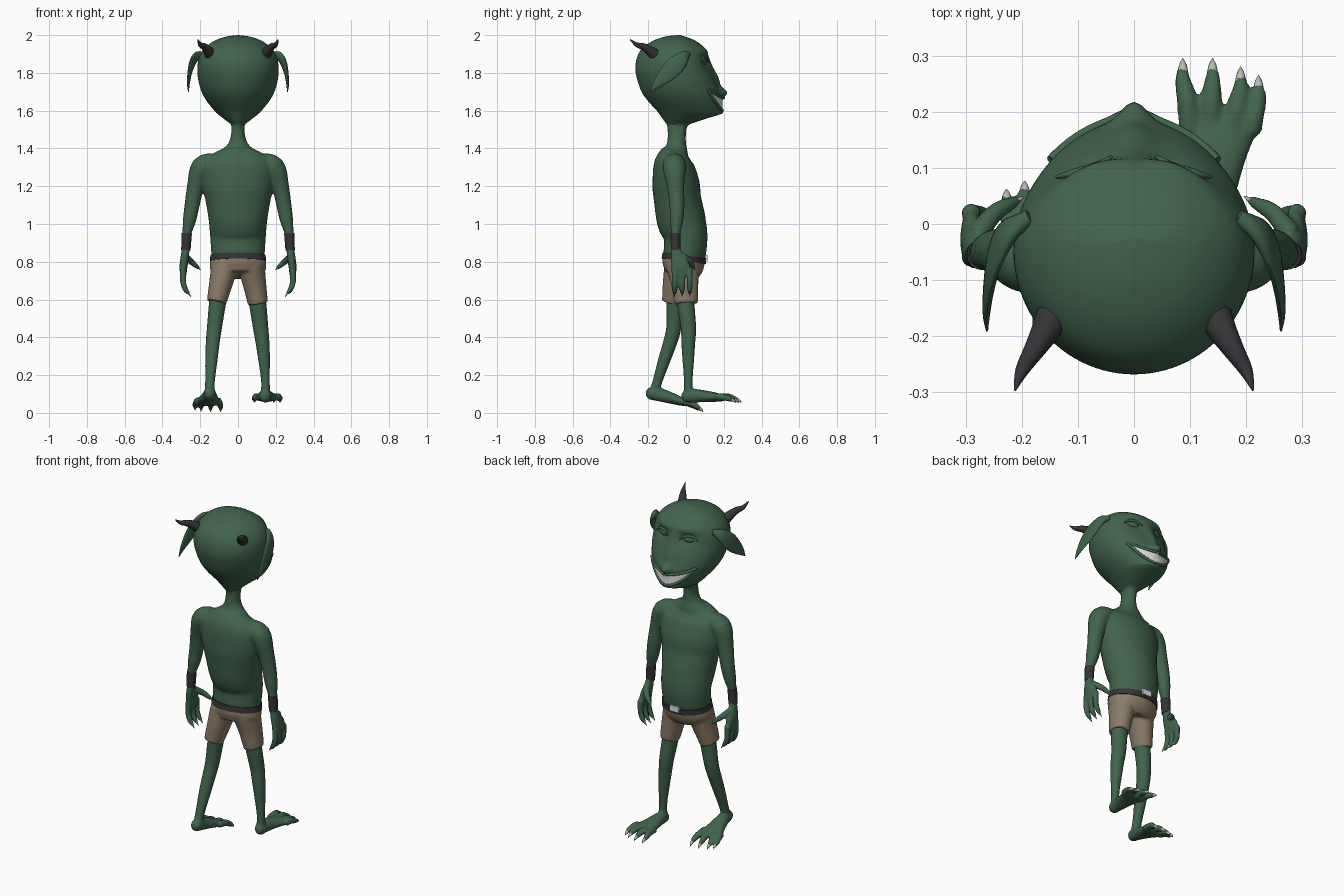
import bpy, bmesh, math
from mathutils import Vector, Matrix

if "Cube" in bpy.data.objects:
    bpy.data.objects.remove(bpy.data.objects["Cube"])


def material(name, rgb):
    m = bpy.data.materials.new(name)
    m.diffuse_color = (*rgb, 1)
    m.use_nodes = True
    m.node_tree.nodes["Principled BSDF"].inputs["Base Color"].default_value = m.diffuse_color
    return m


GREEN = material("green skin", (0.055, 0.125, 0.075))
TAN = material("tan cloth", (0.25, 0.20, 0.14))
DARK = material("dark leather", (0.035, 0.034, 0.037))
WHITE = material("tooth white", (0.75, 0.75, 0.75))
CLAW = material("pale claw", (0.50, 0.50, 0.46))


def finish(bm, name, mat, voxel=0):
    """Turn a bmesh into an object; voxel > 0 fuses overlapping parts."""
    bmesh.ops.recalc_face_normals(bm, faces=bm.faces)
    me = bpy.data.meshes.new(name)
    bm.to_mesh(me)
    bm.free()
    ob = bpy.data.objects.new(name, me)
    bpy.context.collection.objects.link(ob)
    if voxel:
        r = ob.modifiers.new("fuse", 'REMESH')
        r.mode, r.voxel_size = 'VOXEL', voxel
        s = ob.modifiers.new("soften", 'SMOOTH')
        s.factor, s.iterations = 0.5, 5
        dg = bpy.context.evaluated_depsgraph_get()
        ob.data = bpy.data.meshes.new_from_object(ob.evaluated_get(dg))
        ob.modifiers.clear()
    ob.data.materials.clear()
    ob.data.materials.append(mat)
    bpy.ops.object.select_all(action='DESELECT')
    ob.select_set(True)
    bpy.context.view_layer.objects.active = ob
    bpy.ops.object.shade_smooth_by_angle(angle=math.radians(50))
    return ob


def smooth_path(pts, n):
    """Catmull-Rom samples through tuples of any length."""
    if len(pts) < 3:
        return [tuple(p) for p in pts]
    out = []
    for i in range(len(pts) - 1):
        a, b, c, d = (pts[max(0, min(len(pts) - 1, i + k))] for k in (-1, 0, 1, 2))
        for j in range(n):
            t = j / n
            out.append(tuple(0.5 * (2 * q + (r - p) * t + (2 * p - 5 * q + 4 * r - s) * t * t
                                    + (3 * q - p - 3 * r + s) * t ** 3)
                             for p, q, r, s in zip(a, b, c, d)))
    return out + [tuple(pts[-1])]


def skin(bm, rings, closed=True):
    rows = [[bm.verts.new(p) for p in ring] for ring in rings]
    n = len(rows[0])
    for a, b in zip(rows, rows[1:]):
        for i in range(n if closed else n - 1):
            j = (i + 1) % n
            bm.faces.new((a[i], a[j], b[j], b[i]))
    if closed:
        bm.faces.new(rows[0])
        bm.faces.new(rows[-1])


def tube(bm, pts, sides=20, mat=Matrix(), n=4):
    """Sweep ellipses along (x, y, z, x radius[, other radius]) points."""
    path = smooth_path([p if len(p) == 5 else (*p, p[3]) for p in pts], n)
    rings = []
    for i, p in enumerate(path):
        t = (Vector(path[min(i + 1, len(path) - 1)][:3]) - Vector(path[max(i - 1, 0)][:3])).normalized()
        u = Vector((1, 0, 0))
        u = (u - t * u.dot(t)).normalized()
        v = t.cross(u)
        ra, rb = max(p[3], 0.001), max(p[4], 0.001)
        rings.append([mat @ (Vector(p[:3]) + u * ra * math.cos(k * math.tau / sides)
                             + v * rb * math.sin(k * math.tau / sides)) for k in range(sides)])
    skin(bm, rings)


def flip(side):
    return Matrix.Diagonal((side, 1, 1, 1))


# Head profile: z, back y, front y, half width
HEAD = [(1.46, -.095, -.005, .034), (1.52, -.10, .01, .035), (1.545, -.115, .07, .06),
        (1.58, -.14, .17, .105), (1.60, -.155, .188, .125), (1.65, -.20, .187, .165),
        (1.70, -.235, .18, .193), (1.76, -.257, .16, .21), (1.82, -.268, .135, .215),
        (1.88, -.26, .12, .207), (1.93, -.232, .10, .178), (1.97, -.175, .05, .125),
        (1.992, -.11, -.005, .062), (2.0, -.05, -.04, .005)]
DENSE = smooth_path(HEAD, 6)


def profile(z):
    for a, b in zip(DENSE, DENSE[1:]):
        if a[0] <= z <= b[0]:
            t = (z - a[0]) / (b[0] - a[0])
            return [p + (q - p) * t for p, q in zip(a, b)][1:]
    return DENSE[-1][1:]


def g(d, s):
    return math.exp(-(d / s) ** 2)


def bump(x, z):
    """Nose, eye sockets, brow and chin relief on the face."""
    ax = abs(x)
    return (.033 * g(x, .032) * g(z - 1.695, .026) + .018 * g(x, .03) * g(z - 1.78, .07)
            - .022 * g(ax - .085, .042) * g(z - 1.86, .03)
            + .012 * g(ax - .08, .06) * g(z - 1.915, .022) + .012 * g(x, .06) * g(z - 1.585, .014))


def face_y(x, z):
    b, f, w = profile(z)
    y0 = (b + f) / 2 + .02
    s = math.sqrt(max(0, 1 - (x / w) ** 2))
    return y0 + (f - y0) * s + bump(x, z) * s


bm = bmesh.new()
rings = []
for z, b, f, w in DENSE:
    y0, ring = (b + f) / 2 + .02, []
    for k in range(96):
        a = k * math.tau / 96
        x, s = w * math.cos(a), math.sin(a)
        y = y0 + (f - y0) * s + bump(x, z) * s if s > 0 else y0 + (y0 - b) * s
        ring.append((x, y, z))
    rings.append(ring)
skin(bm, rings)
finish(bm, "head", GREEN)


# Grin: teeth sheet on the face, with lips along its edges
def upper(s):
    return 1.668 + .042 * s * s


def lower(s):
    return 1.602 + .108 * s * s


bm = bmesh.new()
S = [i / 20 for i in range(-20, 21)]
skin(bm, [[(.148 * s, face_y(.148 * s, z) + .004, z) for s in S
           for z in [lower(s) + (upper(s) - lower(s)) * j / 8]] for j in range(9)], closed=False)
finish(bm, "teeth", WHITE)
bm = bmesh.new()
for edge in (upper, lower):
    tube(bm, [(.148 * s, face_y(.148 * s, edge(s)) + .002, edge(s), .008) for s in S[::2]], 10, n=2)
finish(bm, "lips", GREEN)

# Eyes with heavy lids
bm = bmesh.new()
for side in (1, -1):
    c = Vector((side * .088, face_y(.088, 1.858) - .006, 1.858))
    bmesh.ops.create_uvsphere(bm, u_segments=24, v_segments=14, radius=1,
                              matrix=Matrix.Translation(c) @ Matrix.Rotation(-side * .45, 4, 'Z')
                              @ Matrix.Diagonal((.04, .018, .022, 1)))
    tube(bm, [(x, face_y(x, z) + .004, z, r) for x, z, r in
              ((.04, 1.858, .003), (.065, 1.876, .007), (.09, 1.882, .008),
               (.115, 1.876, .007), (.138, 1.857, .003))], 10, flip(side))
finish(bm, "eyes", GREEN)

# Ears: drooping leaves
bm = bmesh.new()
for side in (1, -1):
    tube(bm, [(.185, .012, 1.90, .015, .012), (.222, -.012, 1.885, .016, .032),
              (.247, -.055, 1.84, .013, .048), (.258, -.105, 1.79, .010, .042),
              (.263, -.155, 1.74, .007, .022), (.262, -.19, 1.70, .002, .002)], 20, flip(side))
finish(bm, "ears", GREEN)

# Horns
bm = bmesh.new()
for side in (1, -1):
    tube(bm, [(.138, -.15, 1.885, .034), (.155, -.185, 1.912, .027), (.178, -.225, 1.938, .019),
              (.2, -.262, 1.95, .012), (.212, -.296, 1.977, .002)], 16, flip(side))
finish(bm, "horns", DARK)

# Body: torso, neck, arms, hands, legs and feet fused into one skin
body, claws = bmesh.new(), bmesh.new()
tube(body, [(0, -.02, .74, .125, .08), (0, -.01, .82, .139, .109), (0, -.002, .93, .147, .116),
            (0, -.025, 1.02, .155, .129), (0, -.045, 1.13, .173, .125), (0, -.053, 1.21, .19, .125),
            (0, -.066, 1.31, .19, .107), (0, -.062, 1.36, .15, .085), (0, -.053, 1.395, .085, .062),
            (0, -.05, 1.43, .05, .05), (0, -.048, 1.48, .036, .048), (0, -.045, 1.53, .036, .05)], 40)

for side in (1, -1):
    m = flip(side)
    # Arm
    tube(body, [(.12, -.062, 1.32, .055), (.188, -.062, 1.298, .062), (.224, -.055, 1.2, .046),
                (.243, -.048, 1.1, .040), (.257, -.05, 1.02, .035), (.272, -.055, .94, .023),
                (.276, -.055, .86, .022)], 20, m)
    # Palm, thumb and fingers
    tube(body, [(.275, -.055, .88, .02, .022), (.283, -.045, .82, .022, .036),
                (.289, -.028, .77, .021, .052), (.290, -.023, .725, .016, .05)], 20, m)
    tube(body, [(.28, -.02, .83, .02), (.25, .018, .802, .017), (.226, .033, .782, .014),
                (.206, .043, .764, .008)], 12, m)
    tube(claws, [(.212, .04, .769, .007), (.196, .049, .756, .001)], 8, m)
    for y in (-.06, -.02, .02):
        tube(body, [(.290, y, .76, .017), (.290, y, .69, .016), (.276, y, .65, .014),
                    (.259, y, .630, .008)], 12, m)
        tube(claws, [(.264, y, .636, .007), (.249, y, .615, .001)], 8, m)

# Legs: the right one steps forward
tube(body, [(.085, -.005, .70, .05), (.105, 0, .57, .046), (.12, .013, .45, .041),
            (.13, .012, .37, .037), (.138, .012, .28, .031), (.145, .012, .17, .023),
            (.145, .012, .09, .026)])
tube(body, [(-.09, -.05, .70, .05), (-.11, -.058, .57, .045), (-.125, -.065, .45, .040),
            (-.134, -.085, .37, .037), (-.141, -.115, .28, .033), (-.148, -.15, .17, .026),
            (-.15, -.17, .10, .027)])

# Feet with four clawed toes each
for side, place, pitch in ((1, (.145, .012, .053), 0), (-1, (-.15, -.185, .068), -13)):
    m = Matrix.Translation(place) @ Matrix.Rotation(math.radians(pitch), 4, 'X') @ flip(side)
    tube(body, [(0, -.035, .032, .012, .014), (0, -.015, .034, .029, .032), (0, .03, .038, .034, .036),
                (.003, .1, .034, .05, .03), (.008, .16, .028, .066, .022),
                (.01, .19, .022, .064, .013)], 24, m)
    for x0, x, y in ((-.045, -.058, .283), (-.008, -.005, .283), (.032, .045, .268), (.062, .077, .253)):
        tube(body, [(x0, .15, .03, .02), (x0 * .6 + x * .4, y - .075, .032, .019),
                    (x, y - .04, .022, .015), (x, y - .016, .013, .009)], 12, m)
        tube(claws, [(x, y - .028, .018, .010), (x, y - .012, .011, .007), (x, y, .001, .001)], 8, m)
finish(body, "body", GREEN, 0.006)
finish(claws, "claws", CLAW)

# Shorts
bm = bmesh.new()
tube(bm, [(0, -.01, .82, .143, .113), (0, -.018, .77, .15, .108), (0, -.028, .73, .125, .088)], 40)
tube(bm, [(.07, -.018, .78, .072, .088), (.088, -.006, .68, .062, .072), (.106, .001, .578, .053, .062)], 24)
tube(bm, [(-.07, -.03, .78, .072, .085), (-.092, -.05, .68, .062, .074), (-.114, -.066, .585, .052, .062)], 24)
finish(bm, "shorts", TAN, 0.007)

# Belt and buckle
bm = bmesh.new()
tube(bm, [(0, -.012, .803, .149, .118), (0, -.008, .835, .146, .117)], 48)
finish(bm, "belt", DARK)
bm = bmesh.new()
bmesh.ops.create_cube(bm, size=1, matrix=Matrix.Translation((0, .107, .819)) @ Matrix.Diagonal((.06, .014, .034, 1)))
finish(bm, "buckle", WHITE)

# Wristbands
bm = bmesh.new()
for side in (1, -1):
    tube(bm, [(.271, -.055, .952, .027), (.276, -.055, .862, .025)], 24, flip(side))
finish(bm, "wristbands", DARK)
